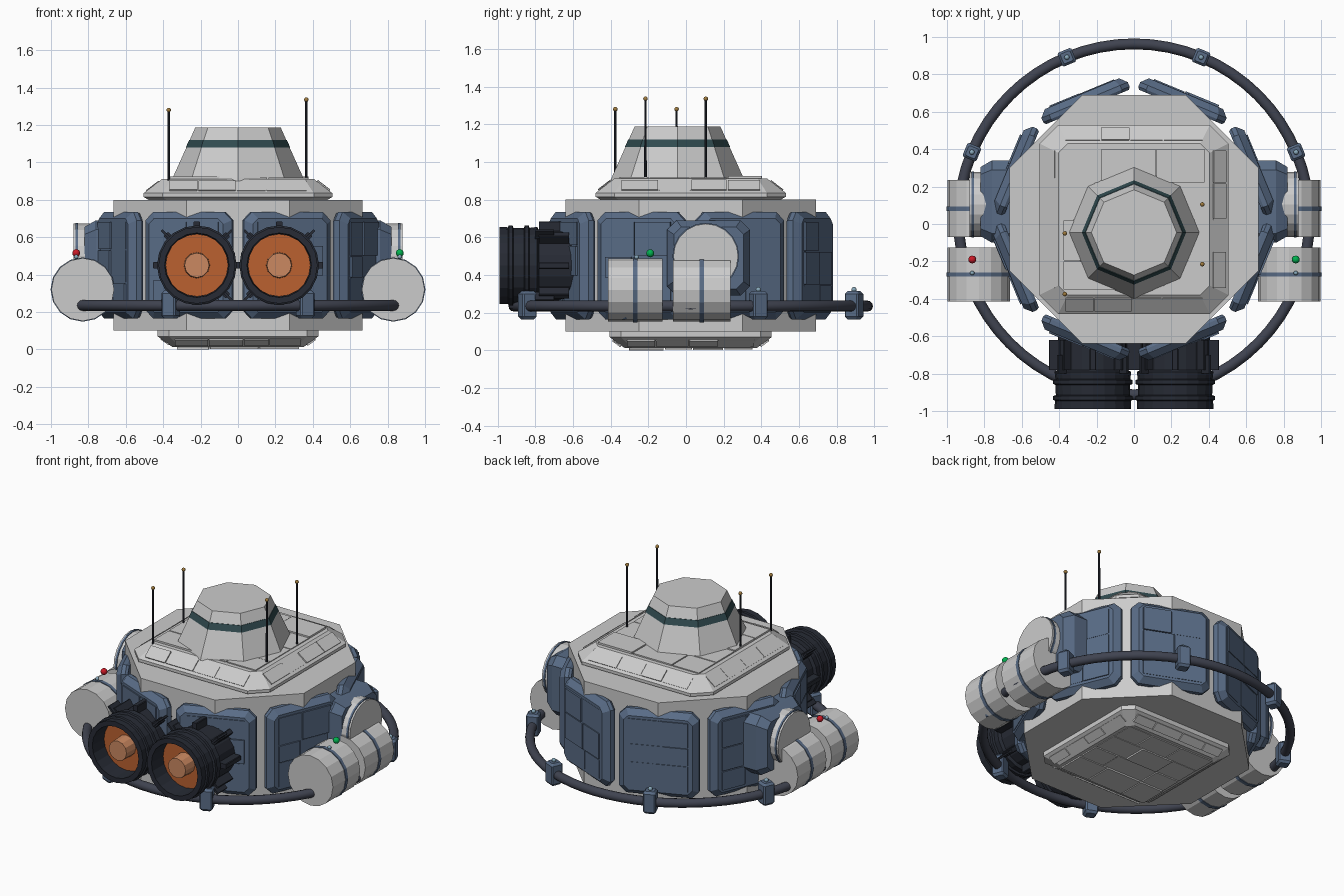
import bpy, bmesh, random
from math import pi, sin, cos, atan2
from mathutils import Matrix, Vector

if "Cube" in bpy.data.objects:
    bpy.data.objects.remove(bpy.data.objects["Cube"])

random.seed(7)
T, R = Matrix.Translation, Matrix.Rotation
CY = 0.025                                   # hull centre in y


def mat(name, *c):
    m = bpy.data.materials.new(name)
    m.diffuse_color = (*c, 1)
    m.use_nodes = True
    m.node_tree.nodes["Principled BSDF"].inputs["Base Color"].default_value = m.diffuse_color
    return m


BLUE = mat("blue_panel", 0.10, 0.15, 0.24)
DARK = mat("dark_metal", 0.02, 0.024, 0.035)
PIPE = mat("pipe_metal", 0.05, 0.056, 0.08)
ORANGE = mat("engine_glow", 0.50, 0.12, 0.03)
COPPER = mat("copper", 0.60, 0.25, 0.12)
TEAL = mat("window_band", 0.03, 0.07, 0.08)
RED = mat("red_light", 0.6, 0.01, 0.02)
GREEN = mat("green_light", 0.0, 0.45, 0.08)
GOLD = mat("gold_tip", 0.35, 0.2, 0.05)
PALE = mat("pale_light", 0.25, 0.4, 0.5)


def loft(bm, rings, M=Matrix()):
    vs = [[bm.verts.new(M @ Vector(p)) for p in ring] for ring in rings]
    n = len(vs[0])
    for a, b in zip(vs, vs[1:]):
        for i in range(n):
            j = (i + 1) % n
            bm.faces.new((a[i], a[j], b[j], b[i]))
    bm.faces.new(vs[0][::-1])
    bm.faces.new(vs[-1])


def finish(name, bm, m=None, smooth=False):
    bmesh.ops.recalc_face_normals(bm, faces=bm.faces)
    me = bpy.data.meshes.new(name)
    bm.to_mesh(me)
    bm.free()
    ob = bpy.data.objects.new(name, me)
    bpy.context.collection.objects.link(ob)
    if m:
        me.materials.append(m)
    if smooth:
        for p in me.polygons:
            p.use_smooth = True
    return ob


def rect(hx, hy, c, z):
    """Rectangle with cut corners."""
    return [(hx, -hy + c, z), (hx, hy - c, z), (hx - c, hy, z), (-hx + c, hy, z),
            (-hx, hy - c, z), (-hx, -hy + c, z), (-hx + c, -hy, z), (hx - c, -hy, z)]


def circle(r, z, n, ph=0.0):
    return [(r * cos(ph + 2 * pi * i / n), r * sin(ph + 2 * pi * i / n), z) for i in range(n)]


def lathe(name, prof, M, n=16, m=None, ph=0.0):
    bm = bmesh.new()
    loft(bm, [circle(r, z, n, ph) for r, z in prof], M)
    return finish(name, bm, m)


def ball(name, loc, r, m):
    bm = bmesh.new()
    bmesh.ops.create_uvsphere(bm, u_segments=12, v_segments=8, radius=r, matrix=T(loc))
    return finish(name, bm, m, True)


def tiles(bm, hx, hy, nx, ny, M, lo=0.003, hi=0.013):
    """Uneven raised plates over a rectangular face."""
    def cuts(h, n):
        return [-h] + [-h + 2 * h * (i + random.uniform(-.2, .2)) / n for i in range(1, n)] + [h]
    ys = cuts(hy, ny)
    for y0, y1 in zip(ys, ys[1:]):
        xs = cuts(hx, nx)
        for x0, x1 in zip(xs, xs[1:]):
            a, b, t = (x1 - x0) / 2 - .003, (y1 - y0) / 2 - .003, random.uniform(lo, hi)
            loft(bm, [rect(a, b, .002, -.004), rect(a, b, .002, t)],
                 M @ T(((x0 + x1) / 2, (y0 + y1) / 2, 0)))


C = T((0, CY, 0))
FRONT = R(pi / 2, 4, 'X')                    # local z -> front

# Octagonal hull
lathe("hull", [(0.72, 0.10), (0.72, 0.80)], C, 8, None, pi / 8)

# Side armour panels, one across each hull corner
for k in range(8):
    ang = pi / 8 + k * pi / 4
    M = T((0, CY, 0.45)) @ R(ang + pi / 2, 4, 'Z') @ FRONT
    bm = bmesh.new()
    loft(bm, [rect(.24, .275, .04, .65), rect(.25, .285, .045, .665),
              rect(.25, .285, .045, .69), rect(.215, .25, .03, .727)], M)
    tiles(bm, .19, .235, 2, 3, M @ T((0, 0, .727)), .001, .012)
    finish("armour_panel", bm, BLUE)

# Stepped roof with plating
bm = bmesh.new()
loft(bm, [rect(.46, .46, .09, .79), rect(.505, .505, .10, .815), rect(.505, .505, .10, .835),
          rect(.405, .405, .05, .912)], C)
tiles(bm, .38, .38, 3, 4, C @ T((0, 0, .912)))
for k in range(4):
    tiles(bm, .045, .37, 1, 4, C @ R(k * pi / 2, 4, 'Z') @ T((.455, 0, .873))
          @ R(atan2(.077, .1), 4, 'Y'), .002, .01)
finish("roof", bm)

# Belly plate
bm = bmesh.new()
loft(bm, [rect(.35, .35, .04, .012), rect(.43, .43, .06, .07), rect(.43, .43, .06, .11)], C)
tiles(bm, .33, .33, 3, 4, C @ T((0, 0, .012)) @ R(pi, 4, 'X'), .002, .012)
for k in range(4):
    tiles(bm, .03, .34, 1, 4, C @ R(k * pi / 2, 4, 'Z') @ T((.39, 0, .041))
          @ R(pi - atan2(.058, .08), 4, 'Y'), .002, .01)
finish("belly_plate", bm)

# Control tower with window band
TW = T((0, -.045, 0))
lathe("tower", [(.355, .90), (.348, .92), (.228, 1.187)], TW, 8)
lathe("tower_window_band", [(.279, 1.08), (.261, 1.12)], TW, 8, TEAL)

# Antennas
for x, y, top in ((-.37, -.375, 1.28), (-.37, -.05, 1.28), (.365, -.215, 1.335), (.365, .105, 1.335)):
    lathe("antenna", [(.007, .88), (.006, top)], T((x, y, 0)), 8, DARK)
    ball("antenna_tip", (x, y, top), .012, GOLD)

# Twin engines (local z points to the front)
for x in (-.22, .22):
    M = T((x, 0, .45)) @ FRONT
    lathe("engine_nozzle", [(.185, .55), (.185, .78), (.205, .79), (.20, .83), (.213, .835),
                            (.213, .855), (.20, .86), (.198, .915), (.213, .92), (.213, .94),
                            (.203, .945), (.205, .99), (.172, .99), (.168, .86)], M, 20, DARK)
    lathe("engine_glow_disc", [(.167, .855), (.167, .872)], M, 20, ORANGE)
    lathe("engine_cone", [(.07, .865), (.066, .965)], M, 12, COPPER)
    bm = bmesh.new()
    for k in range(8):
        loft(bm, [rect(.035, .017, .004, .62), rect(.035, .017, .004, .78)],
             M @ R(k * pi / 4, 4, 'Z') @ T((.20, 0, 0)))
    for k in range(4):
        loft(bm, [rect(.03, .007, .002, .70), rect(.03, .007, .002, .80)],
             M @ R(k * pi / 2 + pi / 4, 4, 'Z') @ T((.235, 0, 0)))
    finish("engine_fins", bm, DARK)

# Side equipment, mirrored
for s in (-1, 1):
    for y0, y1 in ((-.415, -.125), (-.07, .235)):
        M = T((s * .83, 0, .32)) @ FRONT
        lathe("side_tank", [(.168, -y1), (.168, -y0)], M, 16)
        mid = -(y0 + y1) / 2
        for d in ((-.012, .012),):
            lathe("tank_band", [(.172, mid + d[0]), (.172, mid + d[1])], M, 16, BLUE)
    side = T((0, .105, .5)) @ R(s * pi / 2, 4, 'Y')
    lathe("side_drum", [(.172, .74), (.172, .88)], side, 20)
    lathe("drum_band", [(.177, .855), (.177, .868)], side, 20, BLUE)
    bm = bmesh.new()
    loft(bm, [rect(.20, .22, .05, .60), rect(.20, .22, .05, .76), rect(.165, .185, .04, .82)],
         T((0, .12, .49)) @ R(s * pi / 2, 4, 'Y'))
    finish("drum_mount", bm, BLUE)
    ball("navigation_light", (s * .865, -.19, .515), .021, RED if s < 0 else GREEN)
    ball("small_light", (s * .865, -.262, .495), .012, PALE)

# Ring pipe round the hull
bpy.ops.mesh.primitive_torus_add(major_radius=.938, minor_radius=.029, major_segments=64,
                                 minor_segments=12, location=(0, CY, .235))
ring = bpy.context.object
ring.name = "ring_pipe"
ring.data.materials.append(PIPE)
bpy.ops.object.shade_smooth()

# Pipe clamps with lamps
for k in range(8):
    a = pi / 8 + k * pi / 4
    M = C @ R(a, 4, 'Z') @ T((.938, 0, 0))
    bm = bmesh.new()
    loft(bm, [rect(.028, .028, .006, .165), rect(.04, .04, .008, .18), rect(.04, .04, .008, .30),
              rect(.028, .028, .006, .315)], M)
    finish("pipe_clamp", bm, BLUE)
    ball("clamp_lamp", M @ Vector((0, 0, .322)), .014, PALE)
